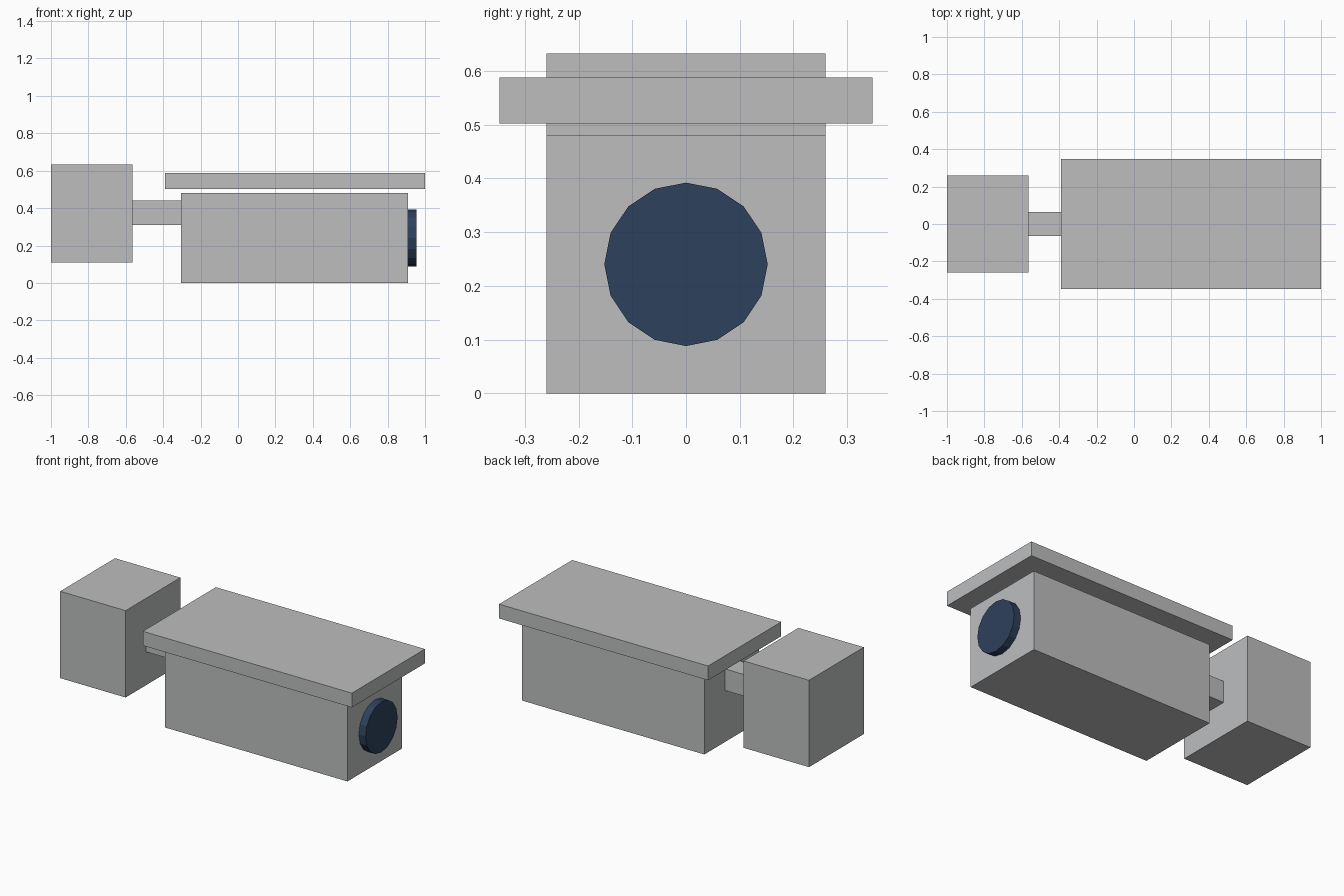
import bpy
import math

if "Cube" in bpy.data.objects:
    bpy.data.objects.remove(bpy.data.objects["Cube"], do_unlink=True)


def make_material(name, colour):
    mat = bpy.data.materials.new(name)
    mat.use_nodes = True
    mat.diffuse_color = colour
    mat.node_tree.nodes["Principled BSDF"].inputs["Base Color"].default_value = colour
    return mat


grey = make_material("light grey", (0.51, 0.515, 0.52, 1))
navy = make_material("navy glass", (0.027, 0.052, 0.108, 1))


def box(name, x, y, z, mat):
    """Box spanning the x and z ranges, with half-width y."""
    bpy.ops.mesh.primitive_cube_add(
        size=1, location=((x[0] + x[1]) / 2, 0, (z[0] + z[1]) / 2))
    obj = bpy.context.object
    obj.name = name
    obj.scale = (x[1] - x[0], 2 * y, z[1] - z[0])
    bpy.ops.object.transform_apply(location=False, rotation=False, scale=True)
    obj.data.materials.append(mat)
    return obj


# Wall mount, arm, housing and the sun hood floating just above it
box("wall_mount", (-1.0, -0.565), 0.26, (0.11, 0.632), grey)
box("mount_arm", (-0.565, -0.304), 0.065, (0.31, 0.44), grey)
box("housing", (-0.304, 0.91), 0.26, (0.0, 0.48), grey)
box("sun_hood", (-0.39, 1.0), 0.347, (0.502, 0.588), grey)

# Sixteen-sided lens on the end of the housing
bpy.ops.mesh.primitive_cylinder_add(
    vertices=16, radius=0.152, depth=0.065,
    location=(0.922, 0, 0.24), rotation=(0, math.pi / 2, 0))
lens = bpy.context.object
lens.name = "lens"
lens.data.materials.append(navy)
